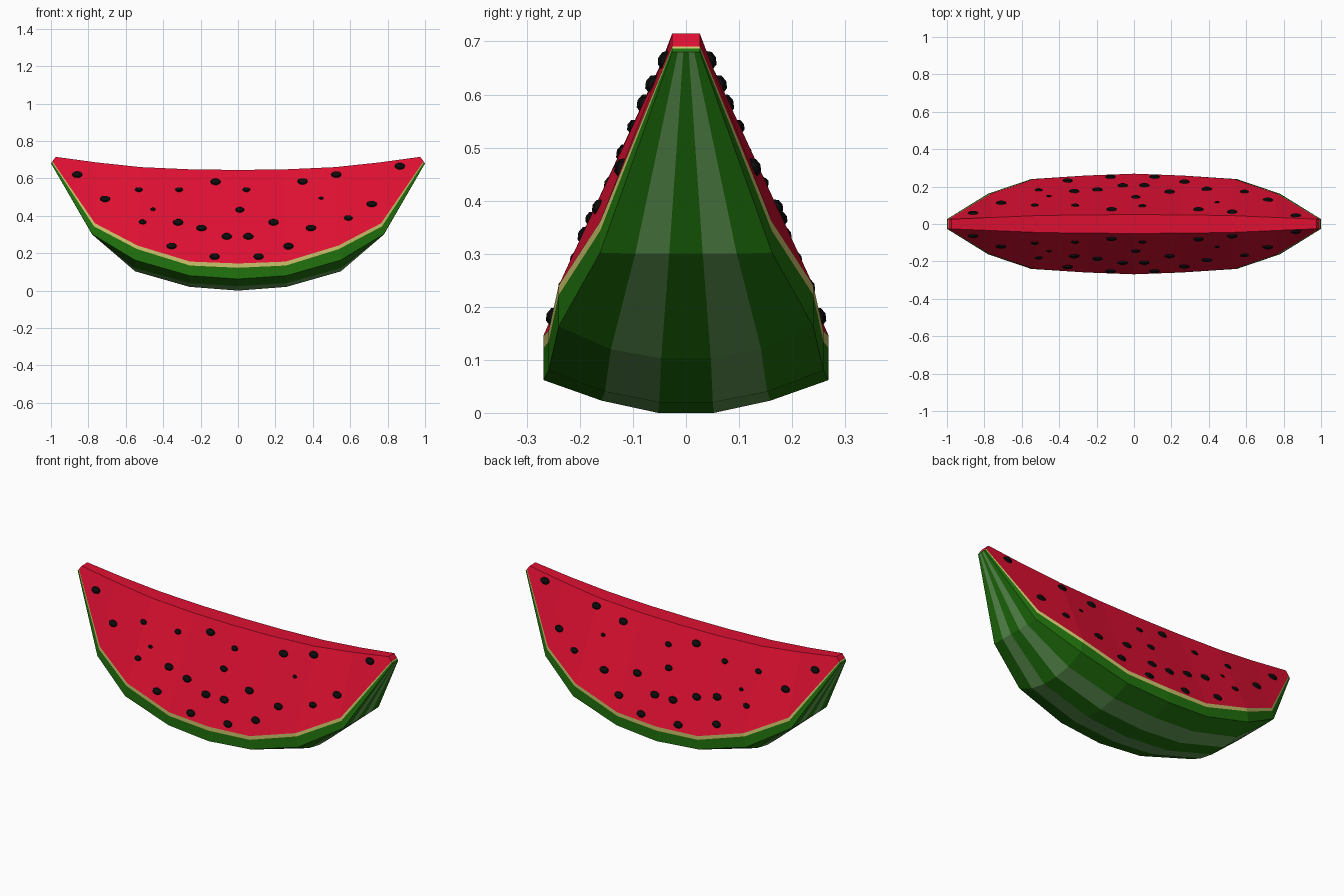
import bpy, bmesh
from math import atan2
from mathutils import Vector, Matrix
from mathutils.bvhtree import BVHTree

if "Cube" in bpy.data.objects:
    bpy.data.objects.remove(bpy.data.objects["Cube"])


def material(name, rgb):
    m = bpy.data.materials.new(name)
    m.diffuse_color = (*rgb, 1)
    m.use_nodes = True
    m.node_tree.nodes["Principled BSDF"].inputs["Base Color"].default_value = m.diffuse_color
    return m


def make_object(name, bm, mats):
    mesh = bpy.data.meshes.new(name)
    bm.to_mesh(mesh)
    for m in mats:
        mesh.materials.append(m)
    obj = bpy.data.objects.new(name, mesh)
    bpy.context.collection.objects.link(obj)
    return obj


flesh = material("flesh", (0.73, 0.005, 0.032))
pith = material("pith", (0.62, 0.55, 0.15))
dark = material("dark_rind", (0.015, 0.17, 0.004))
light = material("light_rind", (0.12, 0.32, 0.09))
black = material("seed", (0.004, 0.004, 0.004))

# Cross-sections from centre to tip:
# top edge (x, y, z), flesh end (x, z), pith end z, rind corner (x, y, z), two inner rind heights
SECTIONS = [
    (0.0, 0.050, 0.645, 0.0, 0.145, 0.122, 0.0, 0.269, 0.062, 0.023, 0.0),
    (0.25, 0.049, 0.648, 0.255, 0.155, 0.134, 0.26, 0.259, 0.080, 0.040, 0.020),
    (0.52, 0.045, 0.660, 0.535, 0.240, 0.222, 0.55, 0.240, 0.163, 0.120, 0.103),
    (0.755, 0.035, 0.685, 0.765, 0.360, 0.343, 0.78, 0.162, 0.302, 0.300, 0.300),
    (0.975, 0.026, 0.715, 0.992, 0.691, 0.687, 1.0, 0.026, 0.680, 0.680, 0.680),
]


def ring(s, side):
    ax, ay, az, bx, bz, cz, dx, dy, dz, ez, fz = s
    half = [(ax, ay, az), (bx, dy, bz), (0.7 * bx + 0.3 * dx, dy, cz),
            (dx, dy, dz), (dx, dy * 0.59, ez), (dx, dy * 0.195, fz)]
    pts = [(x, -y, z) for x, y, z in half] + half[::-1]
    return [(x * side, y, z) for x, y, z in pts]


# Slice body: flesh, pith and striped rind
bm = bmesh.new()
rings = [ring(s, -1) for s in SECTIONS[:0:-1]] + [ring(s, 1) for s in SECTIONS]
rings = [[bm.verts.new(p) for p in r] for r in rings]
BANDS = [0, 1, 2, 2, 3, 2, 3, 2, 2, 1, 0, 0]
for a, b in zip(rings, rings[1:]):
    for i, band in enumerate(BANDS):
        j = (i + 1) % 12
        bm.faces.new((a[i], a[j], b[j], b[i])).material_index = band
# Blunt tips
for r in (rings[0], rings[-1]):
    bm.faces.new((r[0], r[1], r[10], r[11])).material_index = 0
    bm.faces.new((r[1], r[2], r[9], r[10])).material_index = 1
    bm.faces.new(r[2:10]).material_index = 2
bmesh.ops.recalc_face_normals(bm, faces=bm.faces)
make_object("watermelon_slice", bm, [flesh, pith, dark, light])
tree = BVHTree.FromBMesh(bm)

# Seeds (x, z) by size, set into both cut faces
SEEDS = {
    1.0: [(-.86, .62), (-.71, .49), (-.32, .365), (-.355, .238), (-.195, .335),
          (-.12, .582), (-.125, .182), (-.06, .29), (.055, .29), (.11, .182),
          (.19, .365), (.27, .237), (.345, .584), (.39, .335), (.525, .62),
          (.715, .463), (.865, .665)],
    0.85: [(.01, .432), (.59, .388)],
    0.75: [(-.53, .54), (-.51, .367), (-.315, .54), (.045, .54)],
    0.5: [(-.455, .435), (.445, .495)],
}
sb = bmesh.new()
for size, places in SEEDS.items():
    for x, z in places:
        for side in (-1, 1):
            hit, n, _, _ = tree.ray_cast(Vector((x, side, z)), Vector((0, -side, 0)))
            if hit is None:
                continue
            tilt = Matrix.Rotation(atan2(n.z, n.y), 4, 'X')
            scale = Matrix.Diagonal((0.028 * size, 0.014 * size, 0.019 * size, 1))
            pole_x = Matrix.Rotation(1.5708, 4, 'Y')
            bmesh.ops.create_uvsphere(sb, u_segments=8, v_segments=5, radius=1,
                                      matrix=Matrix.Translation(hit) @ tilt @ scale @ pole_x)
make_object("seeds", sb, [black])
